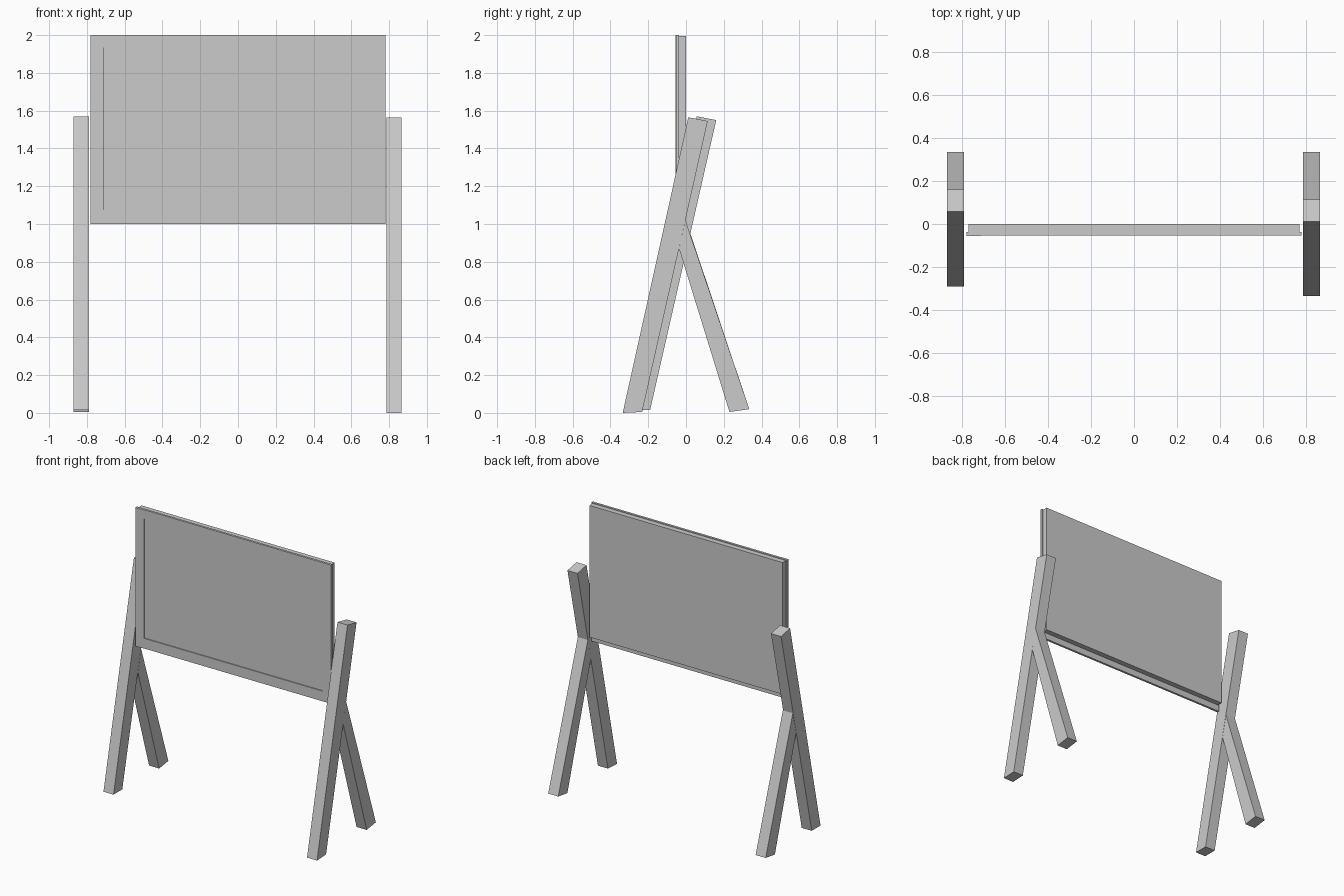
import bpy

if "Cube" in bpy.data.objects:
    bpy.data.objects.remove(bpy.data.objects["Cube"])


def prism(name, profile, x0, x1):
    """Extrude a (y, z) outline along x."""
    n = len(profile)
    verts = [(x, y, z) for x in (x0, x1) for y, z in profile]
    faces = [tuple(range(n))[::-1], tuple(range(n, 2 * n))]
    faces += [(i, (i + 1) % n, n + (i + 1) % n, n + i) for i in range(n)]
    area = sum(profile[i][0] * profile[(i + 1) % n][1]
               - profile[(i + 1) % n][0] * profile[i][1] for i in range(n))
    if area < 0:
        faces = [f[::-1] for f in faces]
    mesh = bpy.data.meshes.new(name)
    mesh.from_pydata(verts, [], faces)
    obj = bpy.data.objects.new(name, mesh)
    bpy.context.collection.objects.link(obj)
    return obj


def box(name, x, y, z):
    return prism(name, [(y[0], z[0]), (y[1], z[0]), (y[1], z[1]), (y[0], z[1])], *x)


# Board panel and the thin frame around its front
box("board_panel", (-0.77, 0.77), (-0.047, 0.0), (1.045, 1.995))
box("frame_left", (-0.78, -0.712), (-0.056, -0.038), (1.0, 2.0))
box("frame_right", (0.713, 0.78), (-0.054, -0.038), (1.0, 2.0))
box("frame_bottom", (-0.712, 0.713), (-0.054, -0.038), (1.0, 1.073))
box("frame_top", (-0.712, 0.713), (-0.054, -0.038), (1.935, 2.0))

# Leaning front legs; the left one sits slightly further back
box_x = {"left": (-0.87, -0.79), "right": (0.785, 0.865)}
prism("front_leg_right", [(-0.335, 0.0), (-0.232, 0.005), (0.115, 1.545), (0.012, 1.565)],
      *box_x["right"])
prism("front_leg_left", [(-0.29, 0.015), (-0.19, 0.015), (0.16, 1.55), (0.057, 1.57)],
      *box_x["left"])

# Back props, cut to meet the rear face of each front leg
joints = {"right": [(-0.003, 1.02), (-0.037, 0.87)],
          "left": [(0.025, 0.945), (-0.012, 0.79)]}
for side, joint in joints.items():
    prism("back_leg_" + side, [(0.23, 0.005), (0.335, 0.02)] + joint, *box_x[side])
